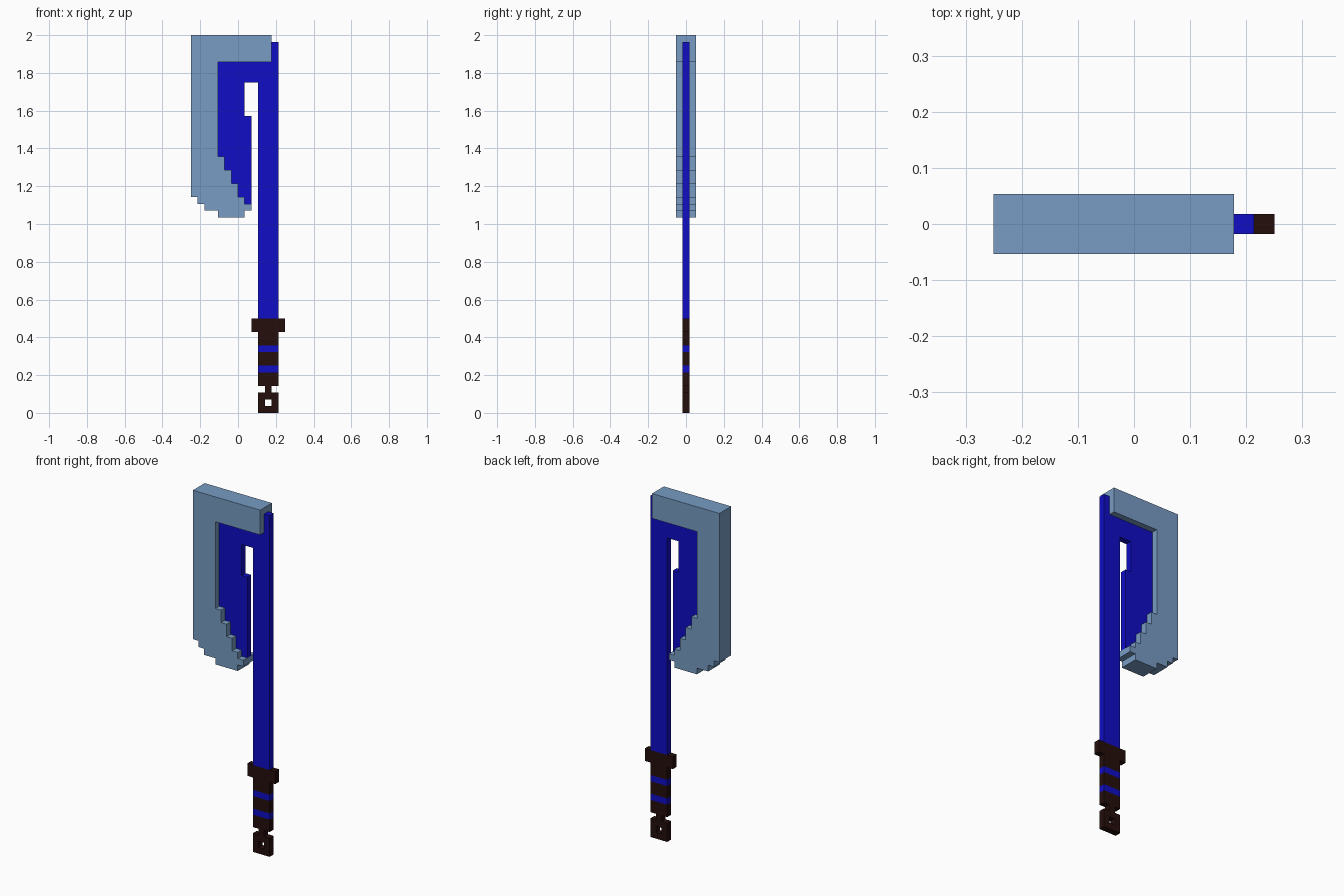
import bpy, bmesh
from mathutils import Matrix, Vector

if "Cube" in bpy.data.objects:
    bpy.data.objects.remove(bpy.data.objects["Cube"], do_unlink=True)

U = 1 / 28          # size of one block; the weapon is 14 blocks wide and 56 tall


def material(name, rgb):
    mat = bpy.data.materials.new(name)
    mat.use_nodes = True
    col = (*rgb, 1)
    mat.diffuse_color = col
    mat.node_tree.nodes["Principled BSDF"].inputs["Base Color"].default_value = col
    return mat


steel = material("steel blue", (0.188, 0.332, 0.552))
blue = material("deep blue", (0.005, 0.004, 0.56))
brown = material("dark brown", (0.018, 0.0045, 0.0037))


def finish(name, bm, depth, mat):
    """Extrude flat faces lying at the front to the given depth in blocks."""
    new = bmesh.ops.extrude_face_region(bm, geom=bm.faces[:])["geom"]
    verts = [g for g in new if isinstance(g, bmesh.types.BMVert)]
    bmesh.ops.translate(bm, verts=verts, vec=(0, depth * U, 0))
    bmesh.ops.recalc_face_normals(bm, faces=bm.faces[:])
    mesh = bpy.data.meshes.new(name)
    bm.to_mesh(mesh)
    bm.free()
    mesh.materials.append(mat)
    obj = bpy.data.objects.new(name, mesh)
    bpy.context.collection.objects.link(obj)
    return obj


def plate(name, outline, depth, mat):
    """Extruded outline given in block coordinates (column, row)."""
    bm = bmesh.new()
    bm.faces.new([bm.verts.new(((i - 7) * U, -depth * U / 2, j * U))
                  for i, j in outline])
    return finish(name, bm, depth, mat)


def block(name, i0, i1, j0, j1, mat):
    return plate(name, [(i0, j0), (i1, j0), (i1, j1), (i0, j1)], 1, mat)


# Thick stepped axe blade
plate("blade", [
    (0, 56), (0, 32), (1, 32), (1, 31), (2, 31), (2, 30), (4, 30), (4, 29),
    (8, 29), (8, 30), (9, 30), (9, 31), (8, 31), (8, 32), (7, 32), (7, 34),
    (6, 34), (6, 36), (5, 36), (5, 38), (4, 38), (4, 52), (12, 52), (12, 56),
], 3, steel)

# Shaft, top spike and the thin web inside the blade
plate("shaft_and_web", [
    (10, 14), (13, 14), (13, 55), (12, 55), (12, 52), (4, 52), (4, 38),
    (5, 38), (5, 36), (6, 36), (6, 34), (7, 34), (7, 32), (8, 32), (8, 31),
    (9, 31), (9, 44), (8, 44), (8, 49), (10, 49),
], 1, blue)

# Guard and banded grip
block("guard", 9, 14, 12, 14, brown)
for n, (low, high, mat) in enumerate([(4, 6, brown), (6, 7, blue), (7, 9, brown),
                                      (9, 10, blue), (10, 12, brown)]):
    kind = "grip_band" if mat is blue else "grip"
    block(f"{kind}_{n}", 10, 13, low, high, mat)

# Neck and square pommel ring with a hole
block("pommel_neck", 11, 12, 3, 4, brown)
bm = bmesh.new()
bmesh.ops.create_grid(bm, x_segments=3, y_segments=3, size=1.5 * U,
                      matrix=Matrix.Translation((4.5 * U, -U / 2, 1.5 * U))
                      @ Matrix.Rotation(1.5707963, 4, 'X'))
centre = Vector((4.5 * U, -U / 2, 1.5 * U))
hole = min(bm.faces, key=lambda f: (f.calc_center_median() - centre).length)
bmesh.ops.delete(bm, geom=[hole], context='FACES')
finish("pommel_ring", bm, 1, brown)
